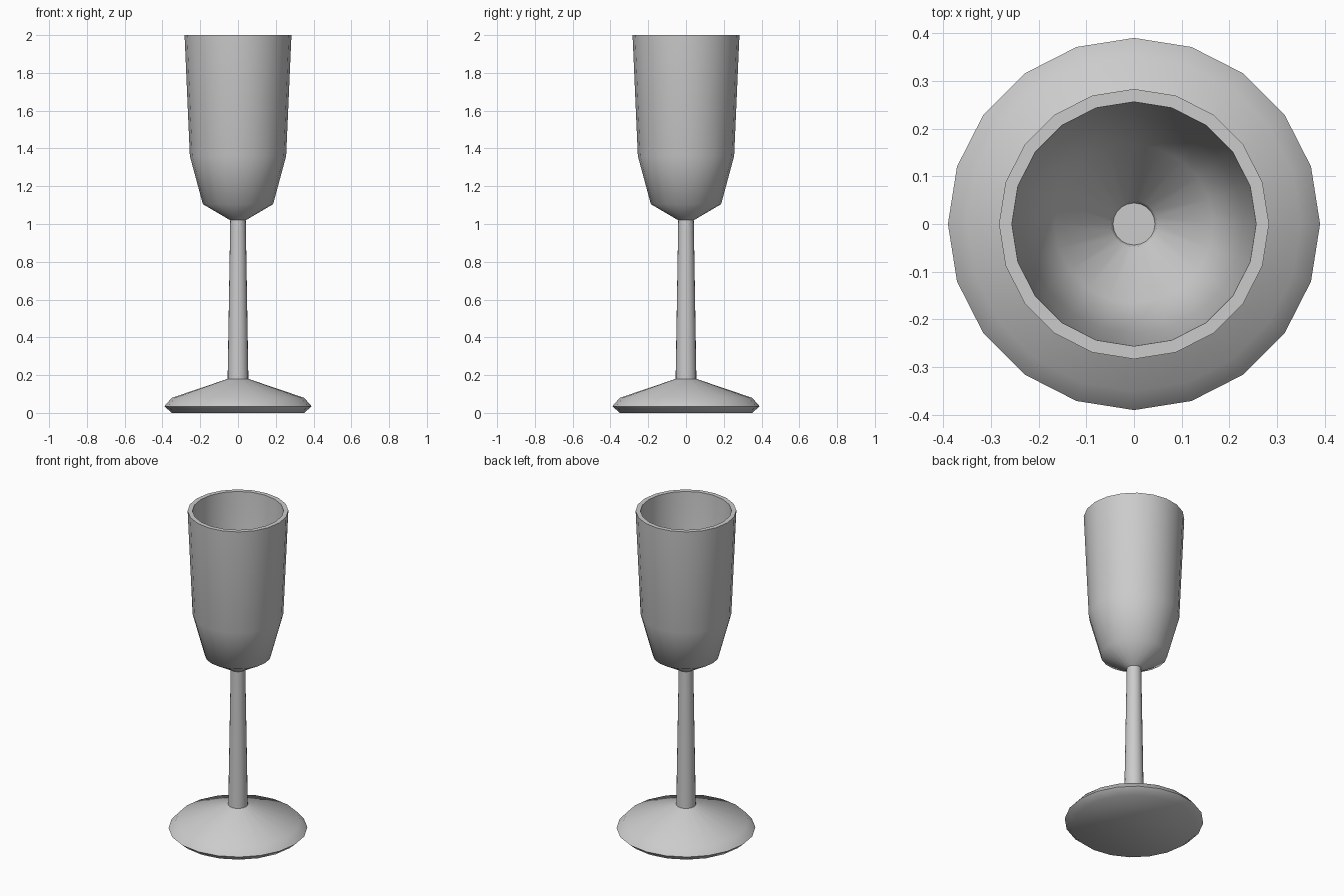
import bpy, bmesh, math

if "Cube" in bpy.data.objects:
    bpy.data.objects.remove(bpy.data.objects["Cube"])

SIDES = 20


def lathe(name, profile):
    """Revolve (radius, z) points around z; flat caps close both ends."""
    bm = bmesh.new()
    rings = []
    for r, z in profile:
        rings.append([bm.verts.new((r * math.cos(2 * math.pi * i / SIDES),
                                    r * math.sin(2 * math.pi * i / SIDES), z))
                      for i in range(SIDES)])
    for a, b in zip(rings, rings[1:]):
        for i in range(SIDES):
            j = (i + 1) % SIDES
            bm.faces.new((a[i], a[j], b[j], b[i]))
    bm.faces.new(list(reversed(rings[0])))
    bm.faces.new(rings[-1])
    bmesh.ops.recalc_face_normals(bm, faces=bm.faces)
    mesh = bpy.data.meshes.new(name)
    bm.to_mesh(mesh)
    bm.free()
    obj = bpy.data.objects.new(name, mesh)
    bpy.context.collection.objects.link(obj)
    bpy.ops.object.select_all(action='DESELECT')
    obj.select_set(True)
    bpy.context.view_layer.objects.active = obj
    bpy.ops.object.shade_smooth_by_angle(angle=math.radians(50))
    return obj


# Foot with bevelled edge, tapered stem, outer bowl wall, then the inside
foot = [(0.35, 0.0), (0.39, 0.035), (0.35, 0.08)]
stem = [(0.055, 0.18), (0.041, 1.02)]
bowl_outside = [(0.186, 1.105), (0.255, 1.36), (0.283, 2.0)]
bowl_inside = [(0.256, 2.0), (0.229, 1.365), (0.166, 1.13), (0.049, 1.055),
               (0.044, 1.035)]

lathe("flute_glass", foot + stem + bowl_outside + bowl_inside)
